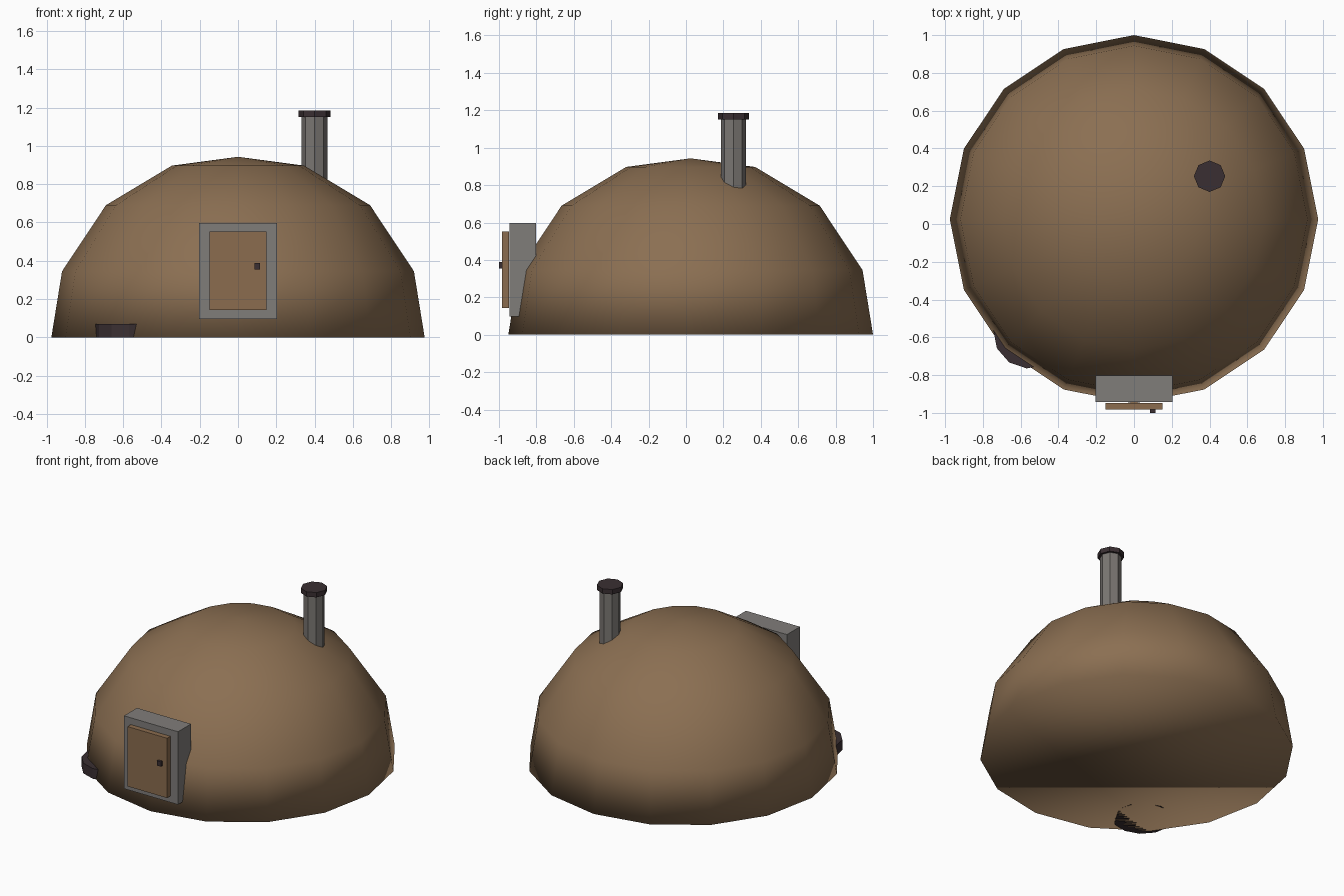
import bpy, bmesh, math

if "Cube" in bpy.data.objects:
    bpy.data.objects.remove(bpy.data.objects["Cube"])

CY = 0.025  # dome centre along y


def material(name, rgb):
    m = bpy.data.materials.new(name)
    lin = [c / 12.92 if c <= 0.04045 else ((c + 0.055) / 1.055) ** 2.4
           for c in (v / 255 for v in rgb)]
    m.diffuse_color = (*lin, 1)
    m.use_nodes = True
    m.node_tree.nodes["Principled BSDF"].inputs["Base Color"].default_value = m.diffuse_color
    return m


clay = material("clay_brown", (139, 111, 82))
wood = material("door_wood", (139, 108, 78))
stone = material("stone_grey", (128, 125, 122))
metal = material("pipe_grey", (122, 118, 114))
soot = material("soot_black", (58, 47, 50))


def finish(name, bm, mat, smooth=False):
    bmesh.ops.recalc_face_normals(bm, faces=bm.faces[:])
    for f in bm.faces:
        f.smooth = smooth
    me = bpy.data.meshes.new(name)
    bm.to_mesh(me)
    bm.free()
    me.materials.append(mat)
    ob = bpy.data.objects.new(name, me)
    bpy.context.collection.objects.link(ob)
    return ob


def box(name, lo, hi, mat):
    bm = bmesh.new()
    bmesh.ops.create_cube(bm, size=1)
    for v in bm.verts:
        v.co = [l + (c + 0.5) * (h - l) for c, l, h in zip(v.co, lo, hi)]
    return finish(name, bm, mat)


def prism(name, x, y, z0, z1, r, n, mat, turn=0.0):
    bm = bmesh.new()
    bmesh.ops.create_cone(bm, cap_ends=True, segments=n, radius1=r, radius2=r, depth=z1 - z0)
    for v in bm.verts:
        a = math.atan2(v.co.y, v.co.x) + turn
        v.co = (x + r * math.cos(a), y + r * math.sin(a), v.co.z + (z0 + z1) / 2)
    return finish(name, bm, mat)


# Dome: smooth 16-sided shell closed by a flat floor
bm = bmesh.new()
rings = []
for r, z in ((0.975, 0), (0.919, 0.345), (0.69, 0.69), (0.345, 0.897)):
    rings.append([bm.verts.new((r * math.cos(i * math.pi / 8),
                                CY + r * math.sin(i * math.pi / 8), z)) for i in range(16)])
apex = bm.verts.new((0, CY, 0.943))
for i in range(16):
    j = (i + 1) % 16
    for a, b in zip(rings, rings[1:]):
        bm.faces.new((a[i], a[j], b[j], b[i]))
    bm.faces.new((rings[-1][i], rings[-1][j], apex))
bm.faces.new(rings[0][::-1])
finish("dome", bm, clay, smooth=True)

# Doorway
box("door_frame", (-0.205, -0.943, 0.097), (0.205, -0.802, 0.597), stone)
box("door", (-0.15, -0.983, 0.143), (0.15, -0.947, 0.553), wood)
box("door_knob", (0.085, -1.0, 0.355), (0.115, -0.975, 0.388), soot)

# Chimney with cap
prism("chimney_pipe", 0.40, 0.253, 0.6, 1.155, 0.067, 8, metal)
prism("chimney_cap", 0.40, 0.253, 1.152, 1.185, 0.083, 8, soot)

# Dark hearth stone half buried in the wall
prism("hearth_stone", -0.555, -0.575, 0.0, 0.07, 0.19, 12, soot, math.radians(-4))
